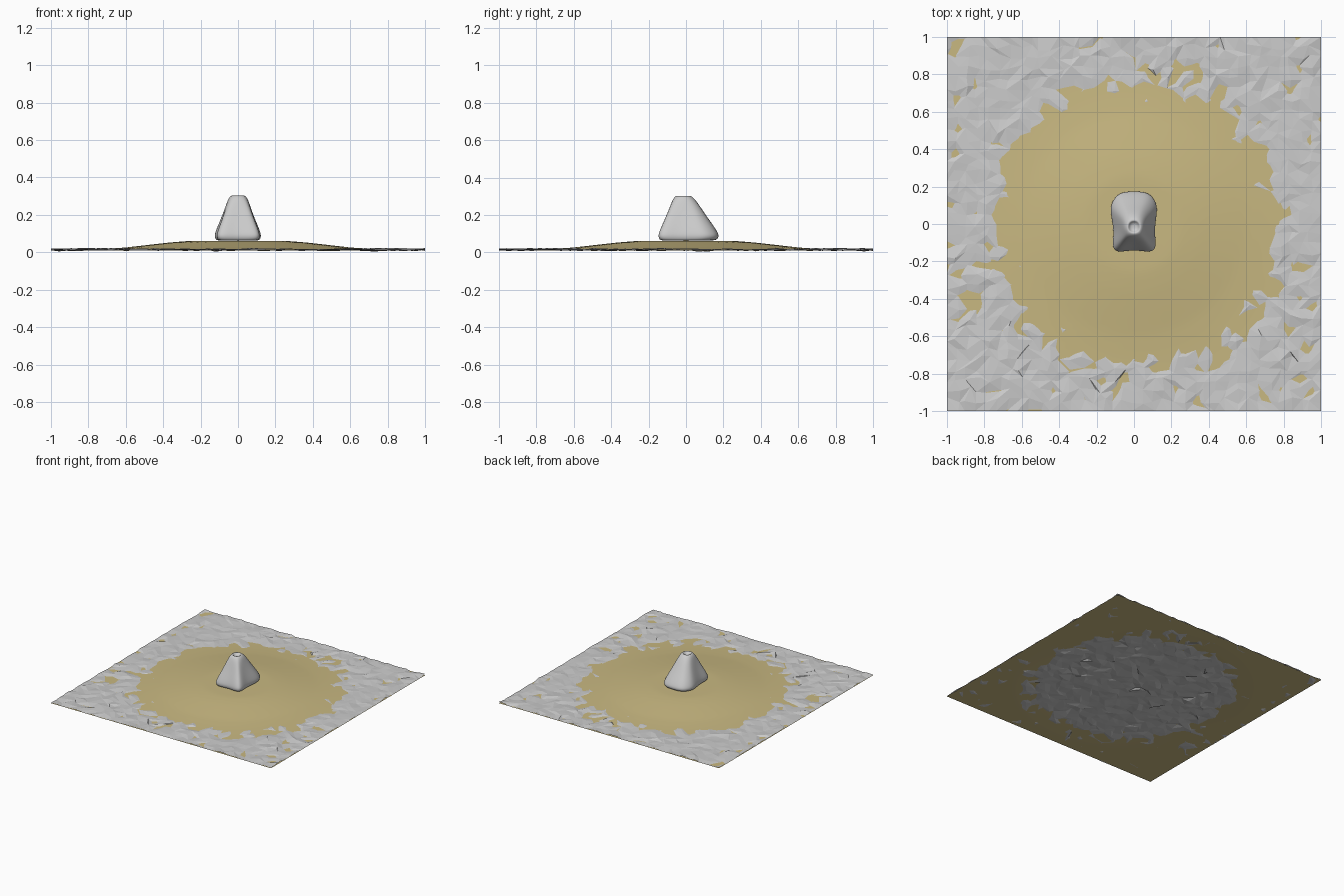
import bpy, bmesh, math, random

if "Cube" in bpy.data.objects:
    bpy.data.objects.remove(bpy.data.objects["Cube"])

random.seed(7)


def lerp_profile(points, r):
    for (r0, z0), (r1, z1) in zip(points, points[1:]):
        if r <= r1:
            t = (r - r0) / (r1 - r0)
            return z0 + (z1 - z0) * t
    return points[-1][1]


def make_object(name, bm):
    bmesh.ops.recalc_face_normals(bm, faces=bm.faces)
    me = bpy.data.meshes.new(name)
    bm.to_mesh(me)
    bm.free()
    ob = bpy.data.objects.new(name, me)
    bpy.context.collection.objects.link(ob)
    return ob


def smooth(ob):
    for p in ob.data.polygons:
        p.use_smooth = True


def sheet(n, place):
    bm = bmesh.new()
    bmesh.ops.create_grid(bm, x_segments=n, y_segments=n, size=1)
    for v in bm.verts:
        place(v.co)
    return bm


# Smooth sand mound
mound = [(0, .062), (.26, .061), (.36, .053), (.46, .042), (.6, .026),
         (.7, .019), (.8, .014), (.9, .011), (1.5, .010)]


def place_sand(co):
    co.z = lerp_profile(mound, math.hypot(co.x, co.y))


sand = make_object("sand_mound", sheet(60, place_sand))
smooth(sand)
mat = bpy.data.materials.new("sand")
mat.diffuse_color = (.58, .48, .22, 1)
mat.use_nodes = True
mat.node_tree.nodes["Principled BSDF"].inputs["Base Color"].default_value = mat.diffuse_color
sand.data.materials.append(mat)


# Rough faceted ground with jittered triangles
def place_ground(co):
    x, y = co.x, co.y
    if abs(x) < .99:
        co.x += random.uniform(-.018, .018)
    if abs(y) < .99:
        co.y += random.uniform(-.018, .018)
    co.z = min(.023, max(.0, random.gauss(.0155, .0035)))


bm = sheet(36, place_ground)
for f in list(bm.faces):
    v = list(f.verts)
    if random.random() < .5:
        bmesh.utils.face_split(f, v[0], v[2])
    else:
        bmesh.utils.face_split(f, v[1], v[3])
make_object("rough_ground", bm)

# Central rock: lobed base outline lofted up to a small round crater
outline = [(.124, .09), (.105, .135), (.07, .168), (0, .172), (-.07, .168),
           (-.105, .135), (-.126, .09), (-.118, .03), (-.106, -.04),
           (-.113, -.1), (-.107, -.144), (-.06, -.146), (0, -.136),
           (.06, -.146), (.11, -.144), (.116, -.1), (.108, -.04), (.116, .03)]
cy, top_r = -.015, .047
levels = [(.062, .75), (.066, .96), (.085, 1.04), (.105, 1.0), (.14, .84),
          (.2, .53), (.26, .25), (.293, .06), (.307, -.14)]
bm = bmesh.new()
rings = []


def add_ring(z, s):
    ring = []
    for x, y in outline:
        a = math.atan2(y - cy, x)
        cx, cyy = top_r * math.cos(a), top_r * math.sin(a)
        if s < 0:
            p = (cx * (1 + s * 2), cyy * (1 + s * 2))
        else:
            p = (cx + (x - cx) * s, cyy + (y - cy - cyy) * s)
        ring.append(bm.verts.new((p[0], p[1] + cy, z)))
    rings.append(ring)


for z, s in levels:
    add_ring(z, s)
add_ring(.294, -.22)
add_ring(.286, -.36)
n = len(outline)
for a, b in zip(rings, rings[1:]):
    for i in range(n):
        j = (i + 1) % n
        bm.faces.new((a[i], a[j], b[j], b[i]))
bm.faces.new(rings[0][::-1])
bm.faces.new(rings[-1])
rock = make_object("rock", bm)
smooth(rock)
sub = rock.modifiers.new("soften", 'SUBSURF')
sub.levels = sub.render_levels = 2
